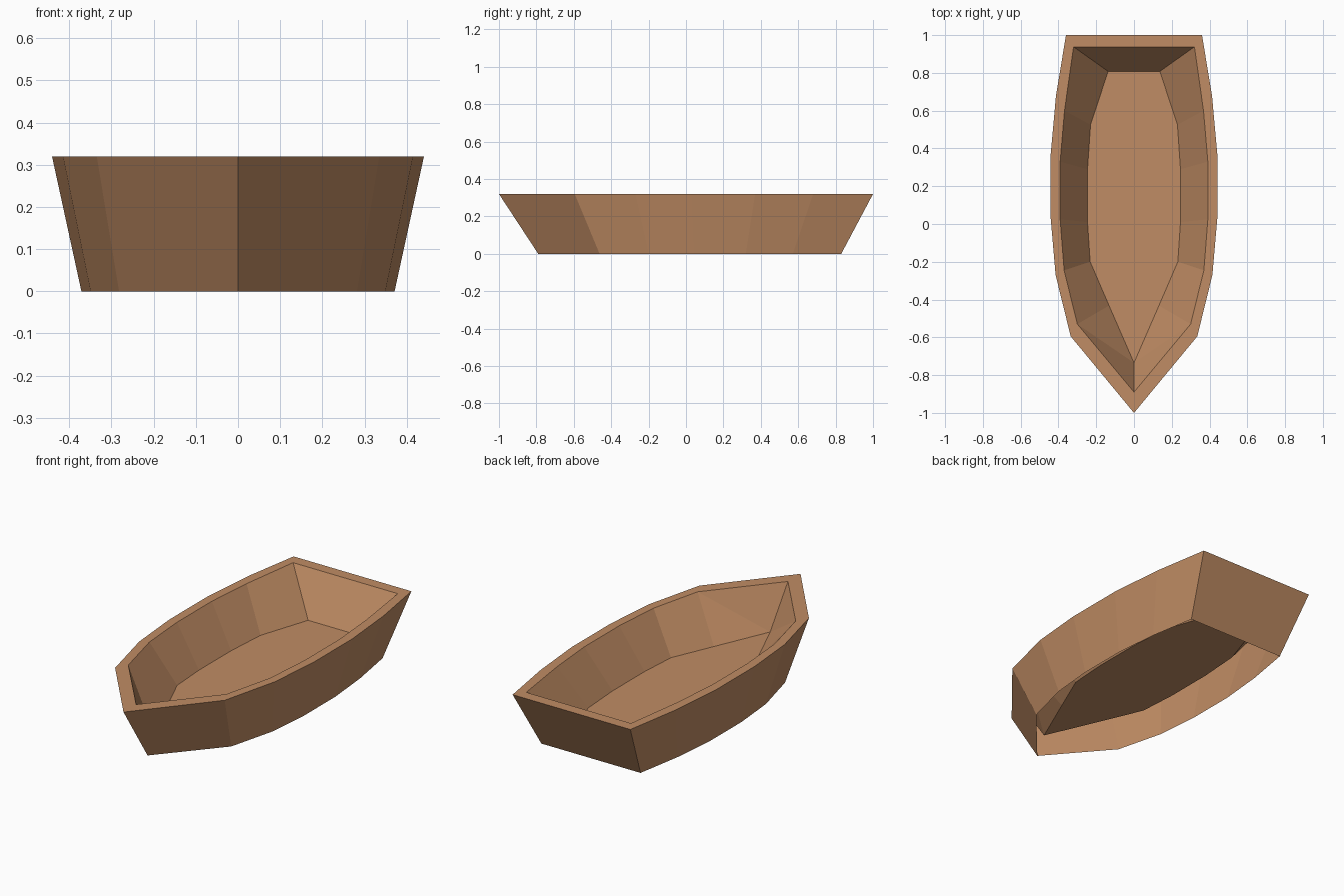
import bpy, bmesh

if "Cube" in bpy.data.objects:
    bpy.data.objects.remove(bpy.data.objects["Cube"])

wood = bpy.data.materials.new("warm_wood")
wood.diffuse_color = (0.53, 0.265, 0.128, 1)
wood.use_nodes = True
wood.node_tree.nodes["Principled BSDF"].inputs["Base Color"].default_value = wood.diffuse_color

# half outlines (x, y), bow to stern
RIM_OUT = [(0, -1), (.335, -.595), (.415, -.27), (.441, .03), (.441, .37), (.413, .68), (.36, 1)]
RIM_IN = [(0, -.89), (.30, -.53), (.37, -.245), (.391, .025), (.391, .33), (.368, .6), (.32, .938)]
FLOOR = [(0, -.735), (.132, -.432), (.232, -.2), (.246, .01), (.246, .29), (.23, .525), (.137, .808)]
KEEL = [(x * .842, y * .81 + .02) for x, y in RIM_OUT]

bm = bmesh.new()


def ring(half, z):
    """Mirror a half outline into a closed counter-clockwise loop."""
    pts = half + [(-x, y) for x, y in reversed(half[1:])]
    return [bm.verts.new((x, y, z)) for x, y in pts]


def bridge(a, b, twisted=False):
    n = len(a)
    for i in range(n):
        j = (i + 1) % n
        if twisted and i == 0:            # folded bow panels
            bm.faces.new((a[i], a[j], b[i]))
            bm.faces.new((a[j], b[j], b[i]))
        elif twisted and j == 0:
            bm.faces.new((a[i], a[j], b[j]))
            bm.faces.new((a[i], b[j], b[i]))
        else:
            bm.faces.new((a[i], a[j], b[j], b[i]))


# outer planking (open underneath), gunwale, inner planking, raised floor
keel, outer, inner, floor = ring(KEEL, 0), ring(RIM_OUT, .32), ring(RIM_IN, .32), ring(FLOOR, .1)
bridge(keel, outer)
bridge(outer, inner)
bridge(inner, floor, True)
bm.faces.new(floor)

me = bpy.data.meshes.new("boat_hull")
bm.to_mesh(me)
bm.free()
me.materials.append(wood)
bpy.context.collection.objects.link(bpy.data.objects.new("boat_hull", me))
